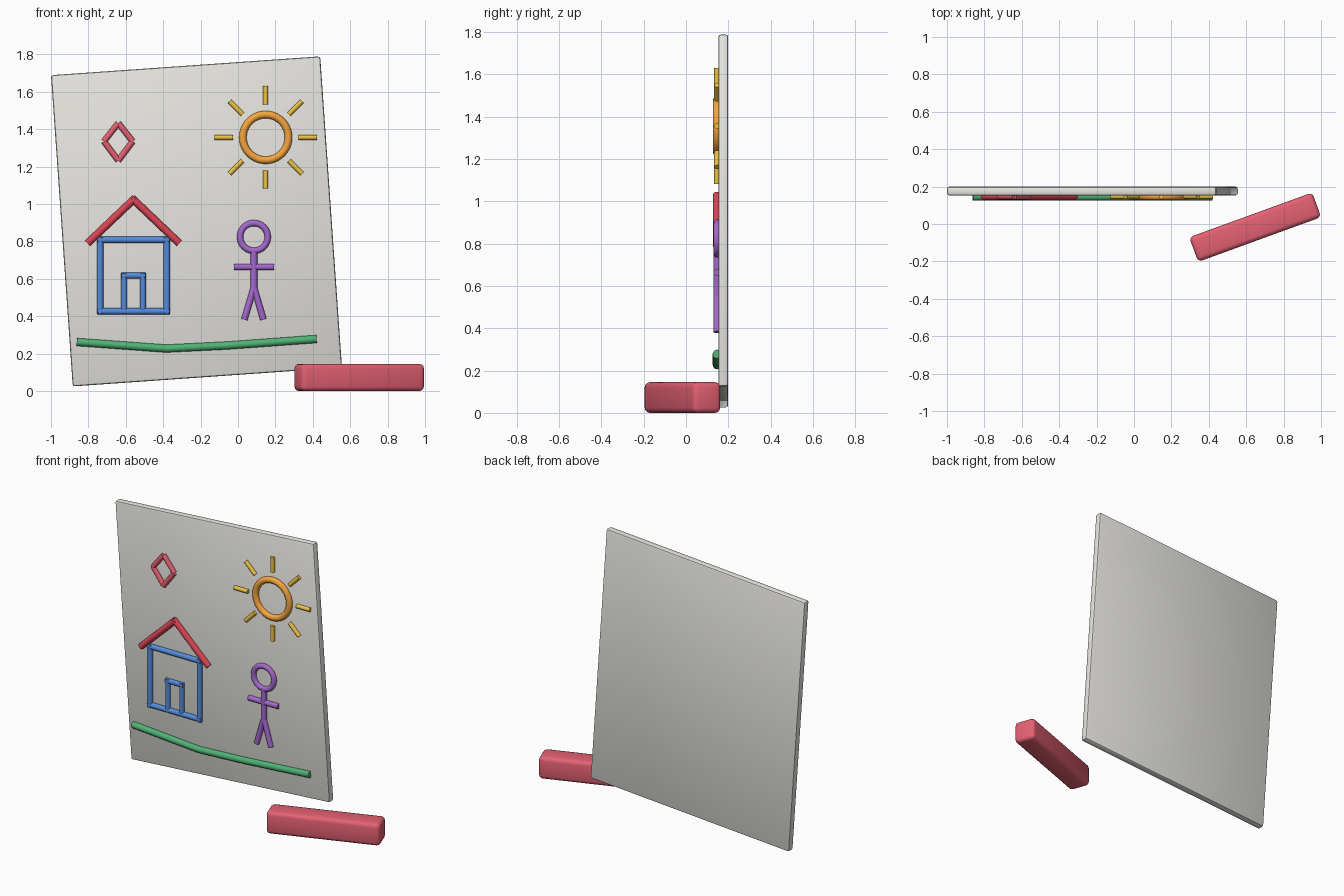
import bpy
from math import sin, cos, pi, radians
from mathutils import Vector

if "Cube" in bpy.data.objects:
    bpy.data.objects.remove(bpy.data.objects["Cube"])

STROKE_Y = 0.147


def material(name, rgb):
    m = bpy.data.materials.new(name)
    m.diffuse_color = (*rgb, 1)
    m.use_nodes = True
    m.node_tree.nodes["Principled BSDF"].inputs["Base Color"].default_value = m.diffuse_color
    return m


PAPER = material("paper_white", (0.80, 0.79, 0.75))
PINK = material("pink_red", (0.78, 0.12, 0.17))
RED = material("roof_red", (0.70, 0.06, 0.09))
BLUE = material("wall_blue", (0.09, 0.26, 0.72))
GREEN = material("grass_green", (0.08, 0.45, 0.18))
PURPLE = material("purple", (0.38, 0.14, 0.62))
ORANGE = material("sun_orange", (0.92, 0.38, 0.05))
YELLOW = material("ray_yellow", (0.85, 0.55, 0.06))


def finish(name, mat):
    ob = bpy.context.object
    ob.name = name
    ob.data.materials.append(mat)
    bpy.ops.object.shade_smooth_by_angle(angle=radians(40))
    return ob


def slab(name, center, size, rot, bevel, segments, mat):
    bpy.ops.mesh.primitive_cube_add(size=1, location=center, rotation=rot)
    bpy.context.object.scale = size
    bpy.ops.object.transform_apply(location=False, rotation=False, scale=True)
    mod = bpy.context.object.modifiers.new("bevel", 'BEVEL')
    mod.width = bevel
    mod.segments = segments
    bpy.ops.object.modifier_apply(modifier="bevel")
    return finish(name, mat)


def stroke(name, a, b, r, mat):
    """Round bar between two (x, z) points on the sheet."""
    p, q = Vector((a[0], STROKE_Y, a[1])), Vector((b[0], STROKE_Y, b[1]))
    bpy.ops.mesh.primitive_cylinder_add(vertices=12, radius=r, depth=(q - p).length,
                                        location=(p + q) / 2)
    bpy.context.object.rotation_euler = (q - p).to_track_quat('Z', 'Y').to_euler()
    return finish(name, mat)


def path(name, points, r, mat):
    for i, (a, b) in enumerate(zip(points, points[1:])):
        stroke(f"{name}_{i + 1}", a, b, r, mat)


def ring(name, c, major, minor, mat):
    bpy.ops.mesh.primitive_torus_add(location=(c[0], STROKE_Y, c[1]), rotation=(pi / 2, 0, 0),
                                     major_radius=major, minor_radius=minor,
                                     major_segments=40, minor_segments=12)
    return finish(name, mat)


# Tilted drawing sheet
slab("sheet", (-0.222, 0.176, 0.907), (1.443, 0.047, 1.668), (0, radians(-4), 0),
     0.012, 2, PAPER)

# Crayon block on the ground
slab("crayon_block", (0.648, -0.017, 0.0725), (0.70, 0.14, 0.145), (0, 0, radians(20)),
     0.024, 3, PINK)

# Kite
path("kite", [(-0.64, 1.432), (-0.563, 1.335), (-0.64, 1.232), (-0.717, 1.335),
              (-0.64, 1.432)], 0.016, PINK)

# Sun with rays
SUN = (0.148, 1.356)
ring("sun_ring", SUN, 0.122, 0.02, ORANGE)
for i in range(8):
    c, s = cos(i * pi / 4), sin(i * pi / 4)
    stroke(f"sun_ray_{i + 1}", (SUN[0] + 0.176 * c, SUN[1] + 0.176 * s),
           (SUN[0] + 0.274 * c, SUN[1] + 0.274 * s), 0.0135, YELLOW)

# House: walls, door, roof
X0, X1, Z0, Z1 = -0.737, -0.381, 0.426, 0.808
for z, label in ((Z0, "floor"), (Z1, "ceiling")):
    stroke(f"house_{label}", (X0 - 0.015, z), (X1 + 0.015, z), 0.017, BLUE)
for x, label in ((X0, "left"), (X1, "right")):
    stroke(f"house_wall_{label}", (x, Z0 - 0.015), (x, Z1 + 0.015), 0.017, BLUE)
path("door", [(-0.609, 0.415), (-0.609, 0.632)], 0.016, BLUE)
path("door_right", [(-0.509, 0.415), (-0.509, 0.632)], 0.016, BLUE)
stroke("door_top", (-0.624, 0.617), (-0.494, 0.617), 0.016, BLUE)
for s, label in ((-1, "left"), (1, "right")):
    stroke(f"roof_{label}", (-0.559 - s * 0.008, 1.031), (-0.559 + s * 0.245, 0.79), 0.02, RED)

# Stick figure
PX = 0.085
ring("figure_head", (PX, 0.824), 0.074, 0.017, PURPLE)
stroke("figure_body", (PX, 0.755), (PX, 0.545), 0.018, PURPLE)
stroke("figure_arms", (PX - 0.107, 0.663), (PX + 0.107, 0.663), 0.017, PURPLE)
for s, label in ((-1, "left"), (1, "right")):
    stroke(f"figure_leg_{label}", (PX, 0.555), (PX + s * 0.051, 0.382), 0.017, PURPLE)

# Ground line
path("grass", [(-0.862, 0.262), (-0.385, 0.227), (-0.06, 0.243), (0.42, 0.278)],
     0.021, GREEN)
